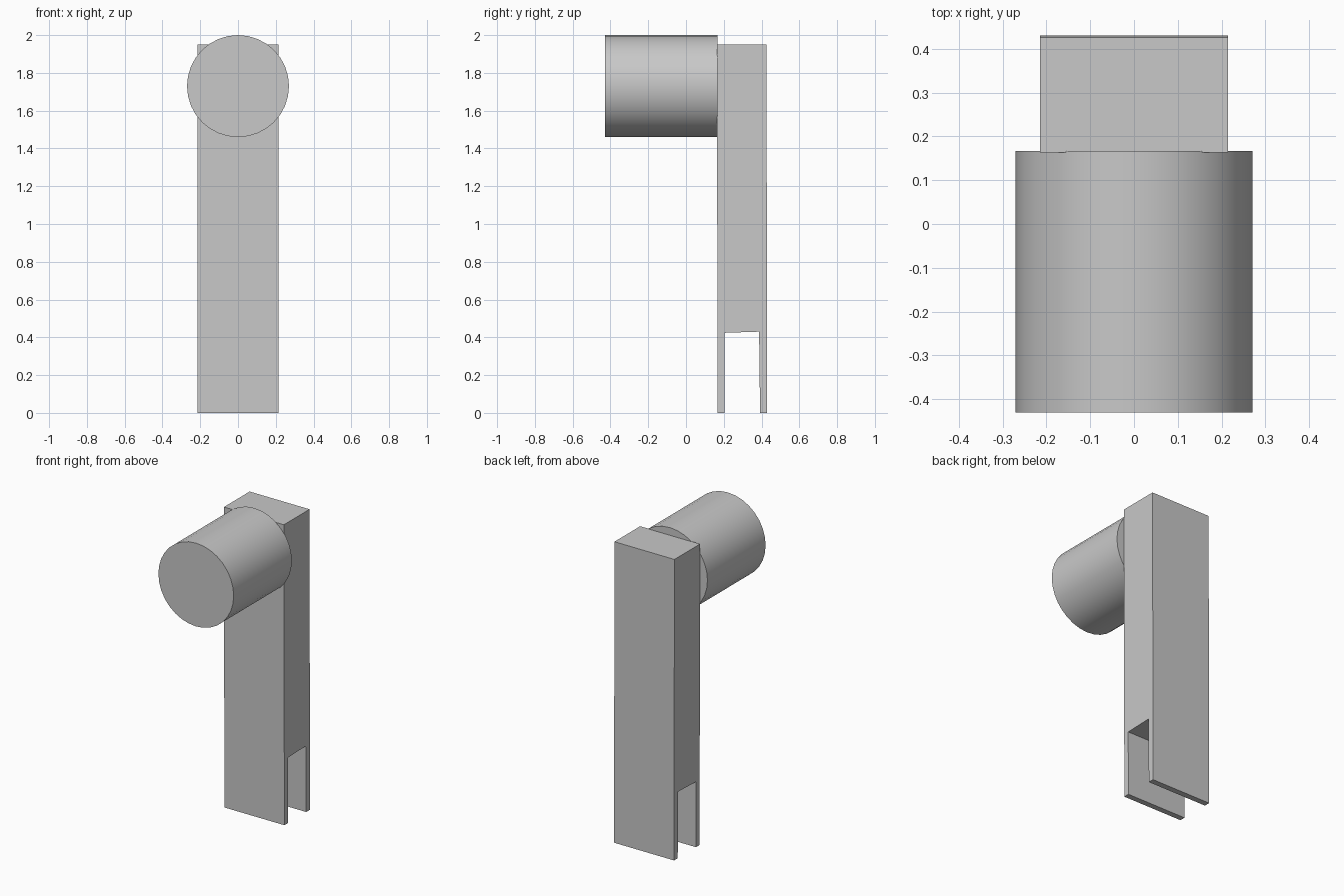
import bpy
import bmesh
import math
from mathutils import Matrix, Vector

if "Cube" in bpy.data.objects:
    bpy.data.objects.remove(bpy.data.objects["Cube"], do_unlink=True)

# Single grey material
grey = bpy.data.materials.new("light grey")
grey.use_nodes = True
colour = (0.58, 0.58, 0.58, 1)
grey.diffuse_color = colour
grey.node_tree.nodes["Principled BSDF"].inputs["Base Color"].default_value = colour


def finish(bm, name):
    bmesh.ops.recalc_face_normals(bm, faces=bm.faces)
    mesh = bpy.data.meshes.new(name)
    bm.to_mesh(mesh)
    bm.free()
    mesh.materials.append(grey)
    obj = bpy.data.objects.new(name, mesh)
    bpy.context.collection.objects.link(obj)
    return obj


# Upright bar: slotted side profile (y, z) extruded across the width
half_width = 0.215
profile = [(0.168, 0), (0.205, 0), (0.203, 0.424), (0.387, 0.43),
           (0.392, 0), (0.43, 0), (0.426, 1.95), (0.163, 1.95)]
bm = bmesh.new()
side = bm.faces.new([bm.verts.new((-half_width, y, z)) for y, z in profile])
result = bmesh.ops.extrude_face_region(bm, geom=[side], use_keep_orig=True)
moved = [g for g in result["geom"] if isinstance(g, bmesh.types.BMVert)]
bmesh.ops.translate(bm, verts=moved, vec=Vector((2 * half_width, 0, 0)))
finish(bm, "slotted_bar")

# Round knob reaching forward from the top of the bar
front, back, radius = -0.43, 0.166, 0.27
bm = bmesh.new()
place = Matrix.Translation((0, (front + back) / 2, 2 - radius)) @ Matrix.Rotation(math.pi / 2, 4, "X")
bmesh.ops.create_cone(bm, cap_ends=True, segments=32, radius1=radius, radius2=radius,
                      depth=back - front, matrix=place)
knob = finish(bm, "round_knob")
bpy.ops.object.select_all(action="DESELECT")
knob.select_set(True)
bpy.context.view_layer.objects.active = knob
bpy.ops.object.shade_smooth_by_angle(angle=math.radians(30))
